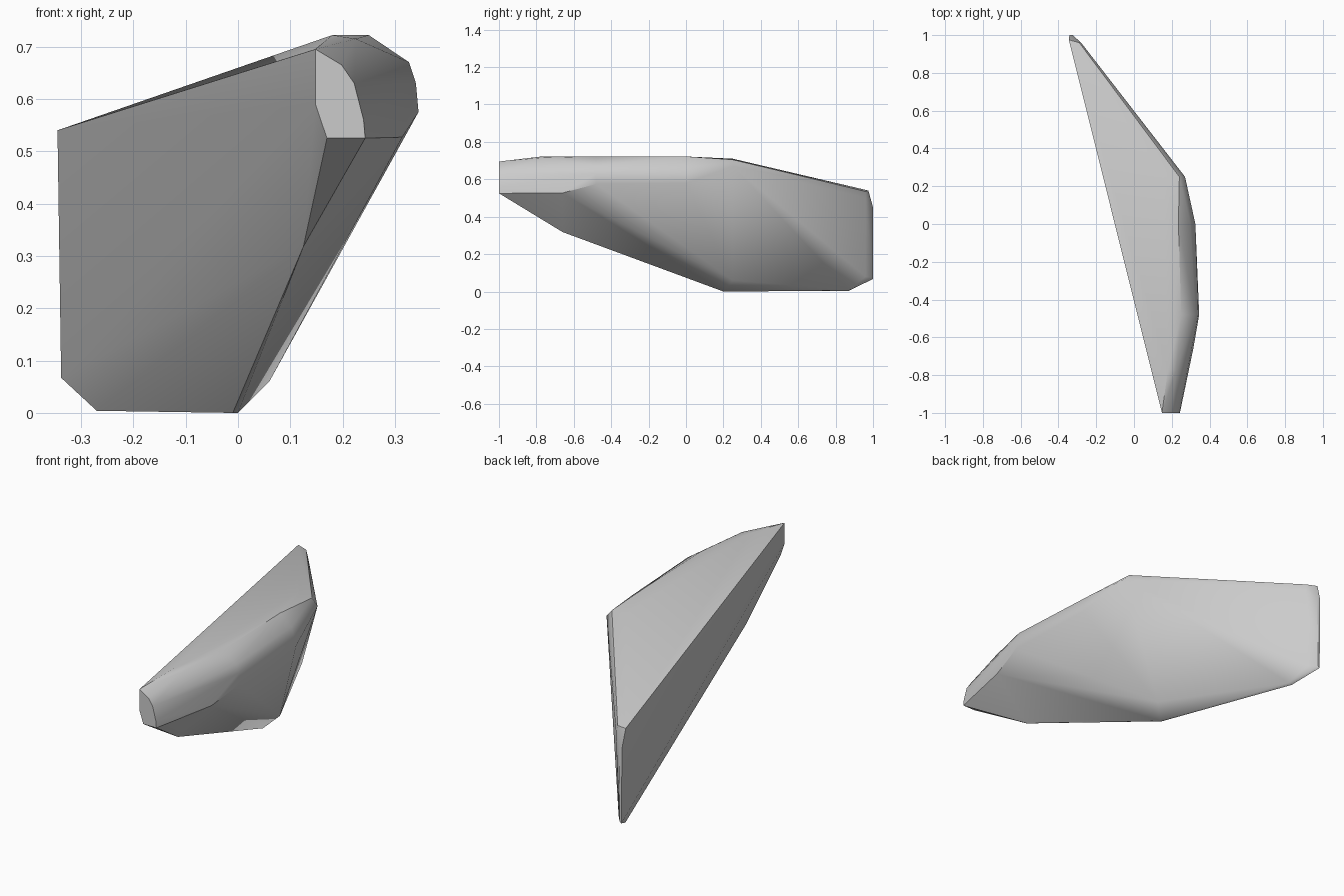
import bpy
import bmesh
import math


def remove_default_cube():
    cube = bpy.data.objects.get("Cube")
    if cube:
        bpy.data.objects.remove(cube, do_unlink=True)


def make_material(name, colour):
    material = bpy.data.materials.new(name)
    material.use_nodes = True
    material.diffuse_color = colour
    for node in material.node_tree.nodes:
        if node.type == "BSDF_PRINCIPLED":
            node.inputs["Base Color"].default_value = colour
    return material


def make_faceted_shell(name, stations, material):
    """Wrap a convex skin around x-z outlines placed at stations along y."""
    bm = bmesh.new()
    for y, outline in stations:
        for x, z in outline:
            bm.verts.new((x, y, z))

    hull = bmesh.ops.convex_hull(bm, input=list(bm.verts))
    unused = {item for item in hull["geom_interior"] + hull["geom_unused"]
              if isinstance(item, bmesh.types.BMVert)}
    bmesh.ops.delete(bm, geom=list(unused), context="VERTS")

    # Merge the triangles that lie in one plane
    bmesh.ops.dissolve_limit(bm, angle_limit=math.radians(1),
                             verts=list(bm.verts), edges=list(bm.edges))
    bmesh.ops.recalc_face_normals(bm, faces=list(bm.faces))

    mesh = bpy.data.meshes.new(name)
    bm.to_mesh(mesh)
    bm.free()
    mesh.materials.append(material)
    shell = bpy.data.objects.new(name, mesh)
    bpy.context.collection.objects.link(shell)

    # Soft blends between shallow facets, crisp main edges
    bpy.ops.object.select_all(action="DESELECT")
    shell.select_set(True)
    bpy.context.view_layer.objects.active = shell
    bpy.ops.object.shade_smooth_by_angle(angle=math.radians(32))
    return shell


remove_default_cube()
grey = make_material("plain grey", (0.6, 0.6, 0.6, 1))

stations = [
    # Flat front cap
    (-1, [(.148, .695), (.148, .59), (.17, .525), (.243, .525),
          (.24, .56), (.222, .63), (.198, .665)]),
    # Rounded shoulder and lower keel
    (-.77, [(.18, .722), (.225, .715)]),
    (-.66, [(.314, .527), (.125, .318)]),
    (-.48, [(.25, .722), (.327, .67), (.34, .63), (.345, .575)]),
    (0, [(.235, .722), (.3, .67), (.325, .58)]),
    # Broad middle corner, from top edge to foot
    (.2, [(-.01, 0), (0, 0)]),
    (.25, [(.16, .71), (.24, .705), (.27, .67), (.06, .06)]),
    # Narrow rear end
    (.87, [(-.27, .004), (-.25, .008)]),
    (.96, [(-.28, .5), (-.29, .535), (-.295, .08)]),
    (.975, [(-.345, .54)]),
    (1, [(-.342, .45), (-.325, .45), (-.338, .067), (-.328, .075)]),
]
make_faceted_shell("curved_body_panel", stations, grey)
